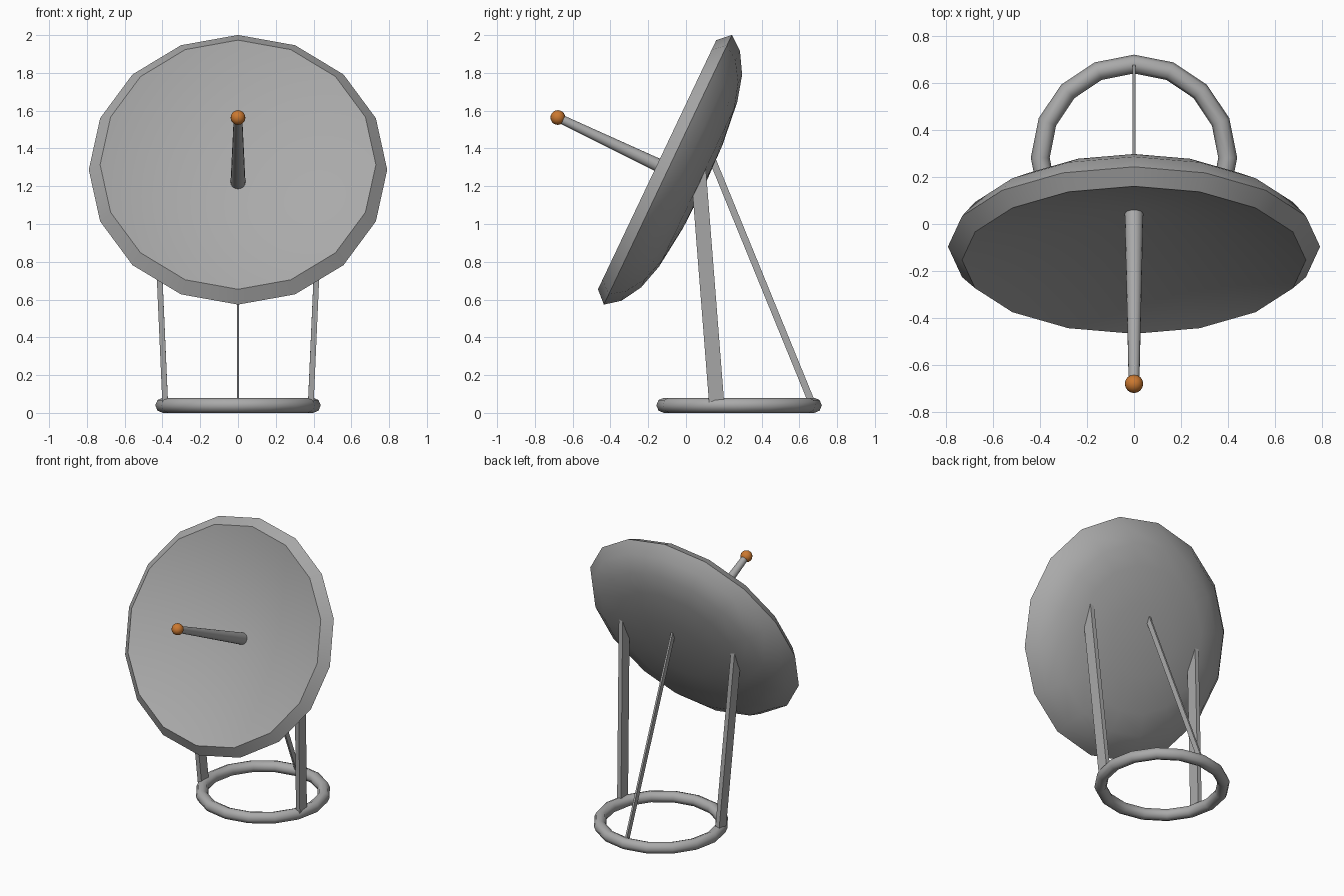
import bpy, math
from mathutils import Vector, Matrix

if "Cube" in bpy.data.objects:
    bpy.data.objects.remove(bpy.data.objects["Cube"])


def material(name, rgb):
    m = bpy.data.materials.new(name)
    m.diffuse_color = (*rgb, 1)
    m.use_nodes = True
    m.node_tree.nodes["Principled BSDF"].inputs["Base Color"].default_value = m.diffuse_color
    return m


GREY = material("light grey", (0.40, 0.40, 0.40))
ORANGE = material("orange", (0.60, 0.19, 0.03))

# Dish frame: local z runs along the dish axis, towards the front and up
TILT = math.radians(25.4)
AXIS = Vector((0, -math.cos(TILT), math.sin(TILT)))
CENTRE = Vector((0, -0.096, 1.287))
FRAME = Matrix.Translation(CENTRE) @ Matrix.Rotation(math.pi / 2 - TILT, 4, 'X')


def finish(ob, name, mat, smooth=None):
    ob.name = name
    ob.data.materials.append(mat)
    if smooth:
        bpy.ops.object.select_all(action='DESELECT')
        ob.select_set(True)
        bpy.context.view_layer.objects.active = ob
        bpy.ops.object.shade_smooth_by_angle(angle=math.radians(smooth))
    return ob


def lathe(name, profile, n, mat, smooth):
    """Revolve (radius, height) points about the dish axis; ends are on the axis."""
    verts = [(0, 0, profile[0][1])]
    rings = profile[1:-1]
    for r, h in rings:
        for i in range(n):
            a = 2 * math.pi * i / n
            verts.append((r * math.cos(a), r * math.sin(a), h))
    verts.append((0, 0, profile[-1][1]))
    last, faces = len(verts) - 1, []
    for i in range(n):
        j = (i + 1) % n
        faces.append((0, 1 + i, 1 + j))
        for k in range(len(rings) - 1):
            b = 1 + k * n
            faces.append((b + i, b + n + i, b + n + j, b + j))
        e = last - n
        faces.append((e + i, last, e + j))
    mesh = bpy.data.meshes.new(name)
    mesh.from_pydata(verts, [], faces)
    mesh.transform(FRAME)
    ob = bpy.data.objects.new(name, mesh)
    bpy.context.collection.objects.link(ob)
    return finish(ob, name, mat, smooth)


def strut(name, start, end, wx, wy):
    """Rectangular bar, wx wide across x and wy deep, between two points."""
    a, b = Vector(start), Vector(end)
    bpy.ops.mesh.primitive_cube_add(size=1)
    ob = bpy.context.object
    z = (b - a).normalized()
    y = z.cross(Vector((1, 0, 0))).normalized()
    x = y.cross(z)
    rot = Matrix((x, y, z)).transposed().to_4x4()
    size = Matrix.Diagonal((wx, wy, (b - a).length, 1))
    ob.data.transform(Matrix.Translation((a + b) / 2) @ rot @ size)
    return finish(ob, name, GREY)


# Dish: conical front, bevelled rim, rounded back
lathe("dish", [(0, -0.166), (0.73, 0.063), (0.79, 0), (0.732, -0.075),
               (0.624, -0.139), (0.482, -0.178), (0.243, -0.205), (0, -0.212)],
      16, GREY, 40)

# Tapered feed arm with a ball at its tip
lathe("feed_arm", [(0, -0.18), (0.04, -0.18), (0.023, 0.63), (0, 0.63)], 16, GREY, 40)
bpy.ops.mesh.primitive_uv_sphere_add(segments=16, ring_count=10, radius=0.039,
                                     location=CENTRE + AXIS * 0.645)
finish(bpy.context.object, "feed_ball", ORANGE, 60)

# Ground ring
bpy.ops.mesh.primitive_torus_add(major_segments=16, minor_segments=8, major_radius=0.398,
                                 minor_radius=0.04, location=(0, 0.281, 0.04))
finish(bpy.context.object, "base_ring", GREY, 60)

# Two flat side legs and a thin rear brace
for side, s in (("left", -1), ("right", 1)):
    strut(side + "_leg", (s * 0.385, 0.163, 0.04), (s * 0.443, 0.06, 1.355), 0.03, 0.08)
strut("rear_brace", (0, 0.672, 0.04), (0, 0.128, 1.37), 0.013, 0.036)
